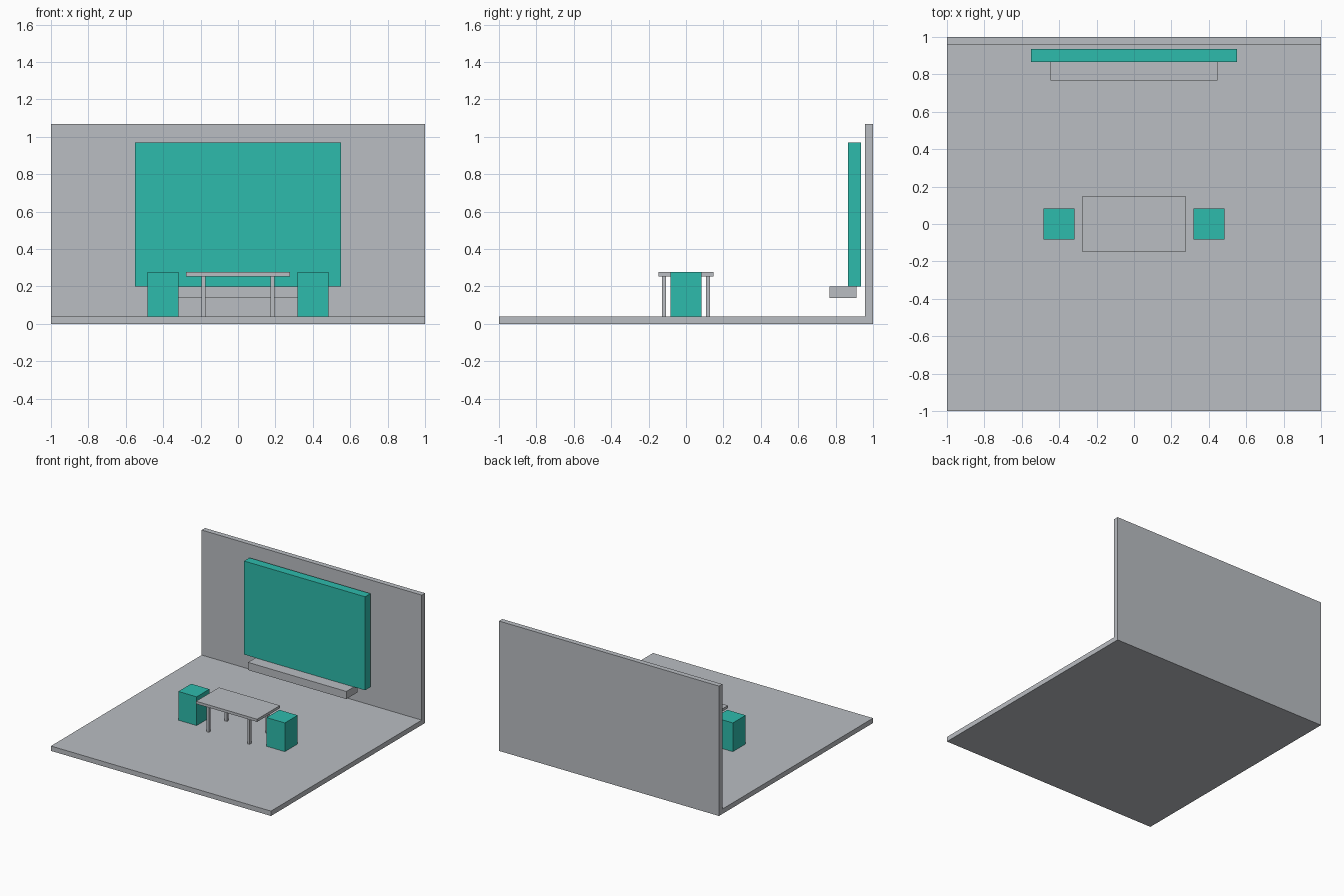
import bpy
import bmesh
from mathutils import Vector

cube = bpy.data.objects.get("Cube")
if cube:
    bpy.data.objects.remove(cube, do_unlink=True)


def make_material(name, color):
    mat = bpy.data.materials.new(name)
    mat.use_nodes = True
    mat.diffuse_color = color
    mat.node_tree.nodes["Principled BSDF"].inputs["Base Color"].default_value = color
    return mat


grey = make_material("pale_grey", (0.49, 0.51, 0.54, 1))
teal = make_material("teal", (0.027, 0.497, 0.413, 1))


def add_object(name, bm, mat):
    bmesh.ops.recalc_face_normals(bm, faces=bm.faces)
    mesh = bpy.data.meshes.new(name)
    bm.to_mesh(mesh)
    bm.free()
    mesh.materials.append(mat)
    obj = bpy.data.objects.new(name, mesh)
    bpy.context.collection.objects.link(obj)
    return obj


def box(name, low, high, mat):
    """Box spanning two opposite corners."""
    low, high = Vector(low), Vector(high)
    bm = bmesh.new()
    bmesh.ops.create_cube(bm, size=1)
    bmesh.ops.scale(bm, vec=high - low, verts=bm.verts)
    bmesh.ops.translate(bm, vec=(low + high) / 2, verts=bm.verts)
    return add_object(name, bm, mat)


FLOOR = 0.04
SEAT = 0.276

# Floor and back wall: one L-shaped profile extruded across the room
profile = [(-1, 0), (1, 0), (1, 1.067), (0.957, 1.067), (0.957, FLOOR), (-1, FLOOR)]
bm = bmesh.new()
face = bm.faces.new([bm.verts.new((-1, y, z)) for y, z in profile])
side = bmesh.ops.extrude_face_region(bm, geom=[face])
bmesh.ops.translate(bm, vec=(2, 0, 0),
                    verts=[v for v in side["geom"] if isinstance(v, bmesh.types.BMVert)])
add_object("floor_and_back_wall", bm, grey)

# Wall panel and the shelf beneath it
box("wall_panel", (-0.55, 0.865, 0.2), (0.55, 0.935, 0.968), teal)
box("wall_shelf", (-0.447, 0.768, 0.137), (0.447, 0.912, 0.2), grey)

# Table top
box("table_top", (-0.277, -0.148, 0.254), (0.277, 0.148, SEAT), grey)

# Table legs and stools, mirrored about the centre
for sx, side_name in ((-1, "right"), (1, "left")):
    for sy, end_name in ((-1, "front"), (1, "back")):
        x, y, r = sx * 0.185, sy * 0.117, 0.0107
        box(f"table_leg_{end_name}_{side_name}",
            (x - r, y - r, FLOOR), (x + r, y + r, 0.254), grey)
    x, r = sx * 0.401, 0.083
    box(f"stool_{side_name}", (x - r, -r, FLOOR), (x + r, r, SEAT), teal)
